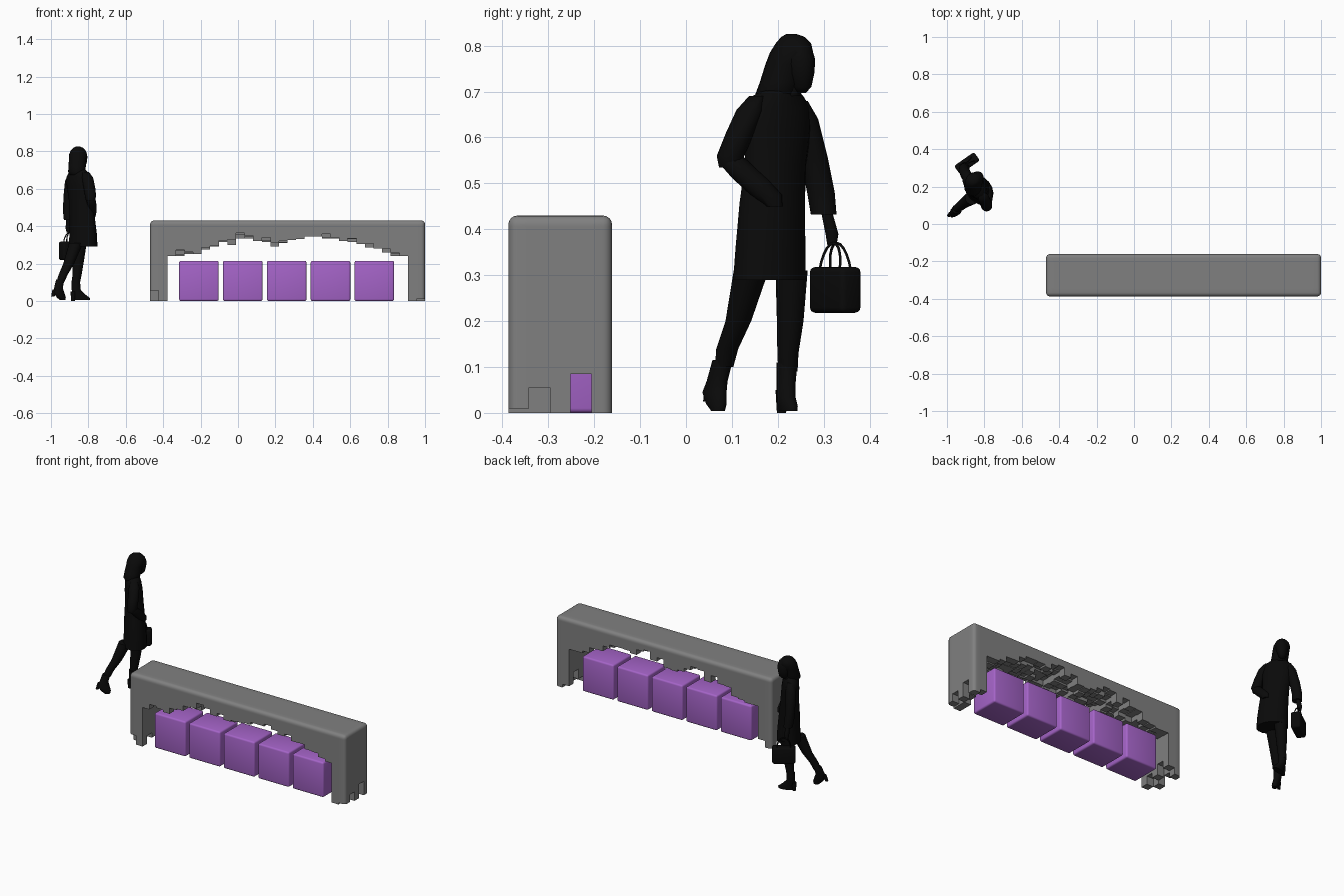
import bpy, bmesh, math, random
from mathutils import Vector, Matrix

if "Cube" in bpy.data.objects:
    bpy.data.objects.remove(bpy.data.objects["Cube"])

random.seed(4)


def material(name, rgb):
    m = bpy.data.materials.new(name)
    m.diffuse_color = (*rgb, 1)
    m.use_nodes = True
    m.node_tree.nodes["Principled BSDF"].inputs["Base Color"].default_value = m.diffuse_color
    return m


GREY = material("stone grey", (0.216, 0.216, 0.216))
PURPLE = material("purple", (0.376, 0.127, 0.578))
BLACK = material("black", (0.003, 0.003, 0.003))


def finish(name, bm, mat, angle=35):
    me = bpy.data.meshes.new(name)
    bm.to_mesh(me)
    bm.free()
    me.materials.append(mat)
    ob = bpy.data.objects.new(name, me)
    bpy.context.collection.objects.link(ob)
    bpy.ops.object.select_all(action='DESELECT')
    ob.select_set(True)
    bpy.context.view_layer.objects.active = ob
    bpy.ops.object.shade_smooth_by_angle(angle=math.radians(angle))
    return ob


def box(name, centre, size, mat, bevel, turn=0):
    bm = bmesh.new()
    bmesh.ops.create_cube(bm, size=1, matrix=Matrix.Diagonal((*size, 1)))
    bmesh.ops.bevel(bm, geom=bm.edges[:], offset=bevel, segments=3, profile=0.5, affect='EDGES')
    bm.transform(Matrix.Translation(centre) @ Matrix.Rotation(turn, 4, 'Z'))
    return finish(name, bm, mat)


def loft(name, rings, turn=0, sides=16):
    """Stacked level ellipses: x, y, z, radius along turn, radius across."""
    bm = bmesh.new()
    c, s = math.cos(turn), math.sin(turn)
    loops = []
    for x, y, z, a, b in rings:
        loop = []
        for k in range(sides):
            t = 2 * math.pi * k / sides
            u, v = a * math.cos(t), b * math.sin(t)
            loop.append(bm.verts.new((x + u * c - v * s, y + u * s + v * c, z)))
        loops.append(loop)
    for p, q in zip(loops, loops[1:]):
        for k in range(sides):
            n = (k + 1) % sides
            bm.faces.new((p[k], p[n], q[n], q[k]))
    bm.faces.new(loops[0])
    bm.faces.new(loops[-1])
    bmesh.ops.recalc_face_normals(bm, faces=bm.faces[:])
    return finish(name, bm, BLACK, 60)


# Canopy: a grid of square columns with stepped undersides
NX, NY = 32, 5
X0, X1, Y0, Y1, TOP, BAND = -0.47, 1.0, -0.387, -0.161, 0.43, 0.405
xs = [X0 + (X1 - X0) * i / NX for i in range(NX + 1)]
ys = [Y0 + (Y1 - Y0) * j / NY for j in range(NY + 1)]
arch = [.24, .24, .25, .25, .275, .29, .315, .30, .335, .335, .32, .315, .29, .31,
        .325, .33, .345, .345, .335, .335, .32, .315, .305, .285, .28, .26, .24, .24]
legs = {0: (.055, 0, .07, .03, 0), 1: (0, .05, .02, .085, .04),
        30: (0, 0, .03, .09, .02), 31: (.01, .055, 0, .085, 0)}
height = {}
for i in range(NX):
    lowest = random.randrange(NY)
    for j in range(NY):
        if i in legs:
            height[i, j] = legs[i][j]
        else:
            height[i, j] = arch[i - 2] + (0 if j == lowest else random.uniform(0.0, 0.035))

bm = bmesh.new()
cache = {}


def quad(points, normal):
    vs = []
    for p in points:
        key = tuple(round(c, 5) for c in p)
        if key not in cache:
            cache[key] = bm.verts.new(p)
        vs.append(cache[key])
    f = bm.faces.new(vs)
    f.normal_update()
    if f.normal.dot(Vector(normal)) < 0:
        f.normal_flip()


def wall(a, b, z0, z1, normal):
    if abs(z1 - z0) > 1e-4:
        quad([(*a, z0), (*b, z0), (*b, z1), (*a, z1)], normal)


for (i, j), h in height.items():
    corners = [(xs[i], ys[j]), (xs[i + 1], ys[j]), (xs[i + 1], ys[j + 1]), (xs[i], ys[j + 1])]
    quad([(*c, h) for c in corners], (0, 0, -1))
    quad([(*c, TOP) for c in corners], (0, 0, 1))
    for k, (dx, dy) in enumerate([(0, -1), (1, 0), (0, 1), (-1, 0)]):
        a, b = corners[k], corners[(k + 1) % 4]
        other = height.get((i + dx, j + dy))
        if other is None:
            wall(a, b, h, BAND, (dx, dy, 0))
            wall(a, b, BAND, TOP, (dx, dy, 0))
        elif other > h:
            wall(a, b, h, other, (dx, dy, 0))

# Round the top rim and the four upright corners
rim = []
for e in bm.edges:
    on = [all(abs(v.co[ax] - val) < 1e-4 for v in e.verts)
          for ax, val in ((0, X0), (0, X1), (1, Y0), (1, Y1), (2, TOP))]
    upright = all(v.co.z < TOP + 1 for v in e.verts) and (on[0] or on[1]) and (on[2] or on[3])
    if upright or (on[4] and any(on[:4])):
        rim.append(e)
bmesh.ops.bevel(bm, geom=rim, offset=0.02, segments=4, profile=0.5, affect='EDGES')
finish("canopy", bm, GREY)

# Row of cube seats
for n in range(5):
    box(f"cube_seat_{n + 1}", (-0.209 + 0.2345 * n, -0.274, 0.1075), (0.212, 0.18, 0.215), PURPLE, 0.01)

# Standing figure, walking diagonally
ACROSS = math.atan2(0.77, -0.64)
AHEAD = math.atan2(0.64, 0.77)

loft("coat", [(-.828, .182, .29, .088, .068), (-.828, .184, .36, .085, .064),
              (-.835, .188, .46, .08, .058), (-.842, .195, .54, .076, .052),
              (-.85, .2, .62, .085, .05), (-.853, .2, .665, .085, .045),
              (-.853, .2, .69, .065, .038), (-.853, .21, .71, .03, .028)], ACROSS)
loft("neck", [(-.853, .225, .69, .025, .025), (-.85, .235, .74, .024, .024)])
loft("head", [(-.842, .25, .697, .012, .01), (-.842, .25, .71, .027, .02),
              (-.842, .247, .74, .036, .03), (-.842, .245, .77, .04, .034),
              (-.845, .24, .80, .036, .03), (-.848, .235, .815, .02, .018)], AHEAD)
loft("hair", [(-.862, .195, .665, .028, .035), (-.862, .196, .69, .045, .048),
              (-.86, .207, .72, .047, .046), (-.858, .219, .76, .046, .046),
              (-.855, .23, .785, .05, .045), (-.855, .234, .805, .042, .036),
              (-.855, .233, .819, .028, .024), (-.855, .23, .825, .012, .012)], AHEAD)

# Sleeves and hands
loft("bent_upper_sleeve", [(-.79, .098, .535, .022, .026), (-.788, .097, .56, .03, .03),
                           (-.795, .118, .61, .031, .031), (-.805, .14, .66, .03, .03),
                           (-.815, .155, .69, .018, .018)])
loft("bent_lower_sleeve", [(-.778, .19, .45, .016, .02), (-.777, .175, .475, .02, .034),
                           (-.78, .14, .51, .024, .038), (-.788, .105, .545, .026, .034),
                           (-.79, .095, .57, .018, .018)])
loft("straight_sleeve", [(-.905, .3, .432, .026, .028), (-.91, .294, .48, .026, .03),
                         (-.905, .278, .56, .028, .03), (-.895, .258, .64, .03, .03),
                         (-.885, .245, .68, .02, .02)])
loft("hand", [(-.908, .318, .365, .008, .01), (-.908, .318, .39, .014, .014),
              (-.906, .306, .44, .012, .012)])

# Legs and heeled boots
loft("front_leg", [(-.868, .222, .09, .022, .021), (-.862, .222, .13, .024, .023),
                   (-.856, .227, .2, .03, .029), (-.845, .23, .31, .036, .035)])
loft("rear_leg", [(-.95, .083, .1, .021, .02), (-.935, .09, .14, .024, .024),
                  (-.905, .114, .2, .029, .028), (-.865, .142, .31, .038, .038)])
loft("front_boot", [(-.835, .222, .004, .045, .018), (-.835, .222, .015, .046, .019),
                    (-.85, .218, .035, .034, .019), (-.865, .218, .06, .025, .02),
                    (-.868, .22, .11, .023, .023)], math.radians(15))
loft("front_heel", [(-.883, .208, 0, .01, .01), (-.88, .21, .05, .015, .015)])
loft("rear_boot", [(-.938, .07, .004, .016, .014), (-.945, .066, .02, .028, .018),
                   (-.958, .062, .045, .034, .02), (-.96, .068, .07, .025, .021),
                   (-.95, .08, .115, .023, .022)], AHEAD)
loft("rear_heel", [(-.99, .046, .025, .009, .009), (-.978, .055, .062, .014, .012)])

# Handbag with two hoop handles
BAG = Vector((-.893, .325, .268))
box("handbag", BAG, (0.13, 0.055, 0.1), BLACK, 0.012, math.radians(35))
ahead = Vector((math.cos(math.radians(35)), math.sin(math.radians(35)), 0))
side = Vector((-ahead.y, ahead.x, 0))
for n, off in enumerate((-.015, .015)):
    cu = bpy.data.curves.new(f"bag_handle_{n + 1}", 'CURVE')
    cu.dimensions = '3D'
    cu.bevel_depth = 0.003
    cu.bevel_resolution = 1
    sp = cu.splines.new('POLY')
    sp.points.add(10)
    for k, p in enumerate(sp.points):
        t = math.pi * k / 10
        q = BAG + ahead * 0.038 * math.cos(t) + side * off * (1 - 0.7 * math.sin(t))
        p.co = (q.x, q.y, 0.31 + 0.06 * math.sin(t), 1)
    cu.materials.append(BLACK)
    ob = bpy.data.objects.new(cu.name, cu)
    bpy.context.collection.objects.link(ob)
